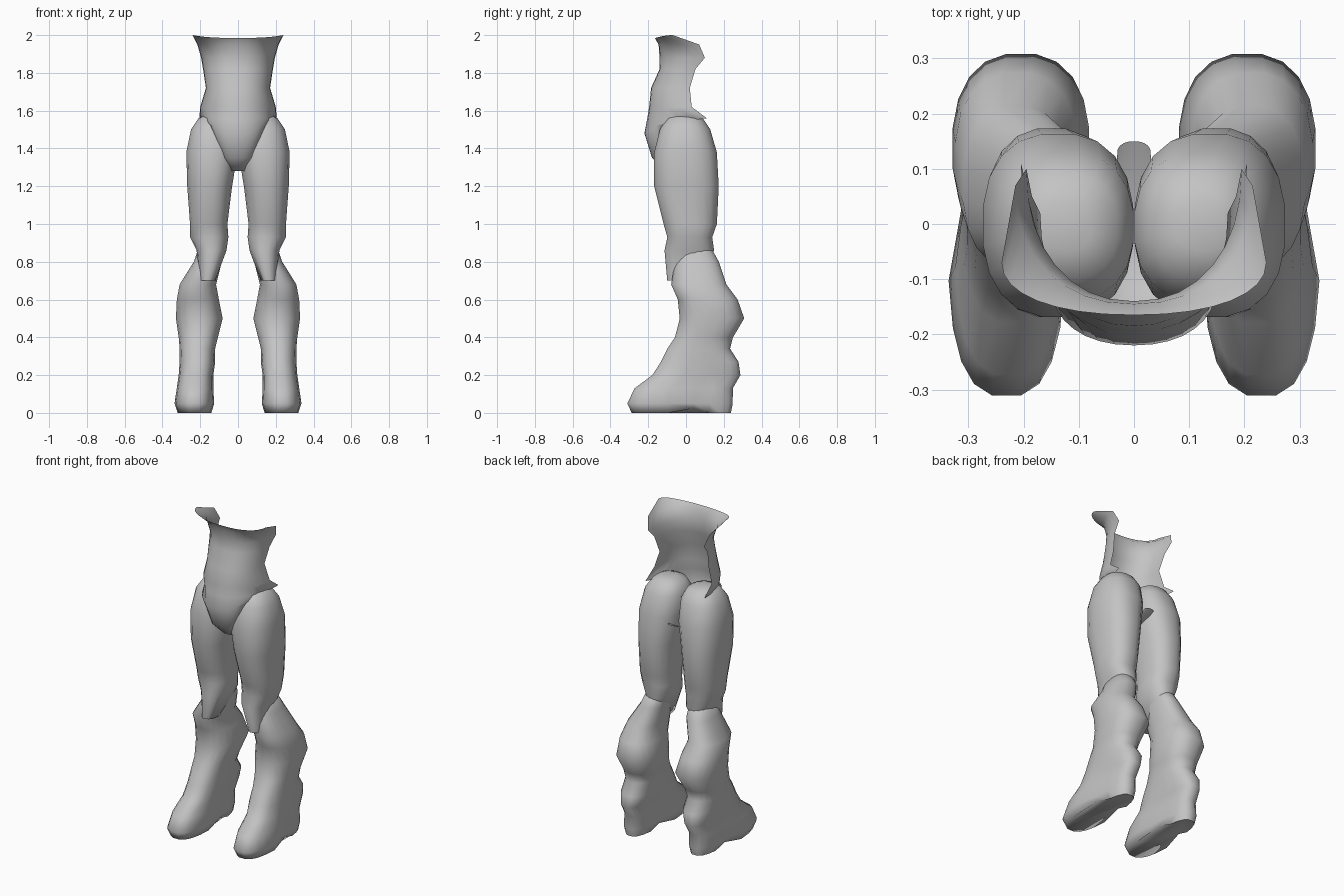
import bpy, bmesh, math

cube = bpy.data.objects.get("Cube")
if cube:
    bpy.data.objects.remove(cube, do_unlink=True)

grey = bpy.data.materials.new("plain grey")
grey.use_nodes = True
colour = (.55, .55, .55, 1)
grey.diffuse_color = colour
grey.node_tree.nodes["Principled BSDF"].inputs["Base Color"].default_value = colour


def loft(name, rows, closed):
    """Skin a list of point rows; closed rows are rings with capped ends."""
    bm = bmesh.new()
    grid = [[bm.verts.new(point) for point in row] for row in rows]
    count = len(grid[0])
    for lower, upper in zip(grid, grid[1:]):
        for i in range(count if closed else count - 1):
            j = (i + 1) % count
            bm.faces.new((lower[i], lower[j], upper[j], upper[i]))
    if closed:
        bm.faces.new(grid[0])
        bm.faces.new(grid[-1])
    bmesh.ops.recalc_face_normals(bm, faces=bm.faces)
    mesh = bpy.data.meshes.new(name)
    bm.to_mesh(mesh)
    bm.free()
    mesh.materials.append(grey)
    obj = bpy.data.objects.new(name, mesh)
    bpy.context.collection.objects.link(obj)
    bpy.ops.object.select_all(action='DESELECT')
    obj.select_set(True)
    bpy.context.view_layer.objects.active = obj
    bpy.ops.object.shade_smooth_by_angle(angle=math.radians(75))


def power_curve(value, power):
    """Square off a sine or cosine."""
    return math.copysign(abs(value) ** (2 / power), value)


def ring(height, inner, outer, front, back, side, sides=20):
    """Rounded cross-section of one leg, filling the given span."""
    points = []
    power = 2.7 if height < .3 else 2.4
    for i in range(sides):
        angle = math.tau * (i + .5) / sides
        across = power_curve(math.cos(angle), power)
        along = power_curve(math.sin(angle), power)
        x = (inner + outer + across * (outer - inner)) / 2
        y = (front + back + along * (back - front)) / 2
        z = height
        if height < .22 and y > 0:  # slimmer heel
            x = .21 + (x - .21) * .8
        if height < .03 and 0 < y < .12:  # arch in front of the heel
            z += .025
        points.append((side * x, y, z))
    return points


def arc(middle, drop, width, front, edge, steps=16):
    """Open half-oval; its edges lie lower than the middle by the drop."""
    points = []
    for i in range(steps + 1):
        angle = math.pi * (i / steps - .5)
        across = power_curve(math.sin(angle), 2.2)
        along = power_curve(math.cos(angle), 2.2)
        points.append((width * across,
                       edge + (front - edge) * along,
                       middle - drop * abs(across) ** 3))
    return points


# height, inner x, outer x, front y, back y
thigh = [
    (1.58, .08, .17, -.05, .04),
    (1.56, .03, .21, -.1, .09),
    (1.5, 0, .25, -.14, .13),
    (1.38, 0, .275, -.17, .165),
    (1.2, .03, .27, -.17, .175),
    (1, .055, .255, -.12, .165),
    (.93, .05, .255, -.1, .14),
    (.86, .06, .22, -.115, .15),
    (.7, .12, .205, -.1, .08),
]
boot = [
    (.9, .09, .2, -.04, .12),
    (.8, .085, .235, -.06, .175),
    (.68, .115, .31, -.08, .215),
    (.6, .1, .325, -.045, .275),
    (.5, .08, .33, -.035, .31),
    (.4, .105, .315, -.06, .25),
    (.34, .12, .31, -.1, .235),
    (.27, .12, .31, -.135, .28),
    (.2, .13, .315, -.18, .29),
    (.13, .13, .325, -.275, .25),
    (.05, .125, .337, -.313, .25),
    (0, .14, .32, -.29, .24),
]
for side, word in ((1, "left"), (-1, "right")):
    for part, sections in (("thigh", thigh), ("boot", boot)):
        rings = [ring(*section, side) for section in sections]
        loft(word + "_" + part, rings, True)

# middle height, drop to the edge, half width, front y, edge y
waist = [
    (1.985, -.015, .24, -.165, -.07),
    (1.95, 0, .215, -.145, .07),
    (1.88, 0, .195, -.14, .1),
    (1.82, 0, .185, -.14, .05),
    (1.72, 0, .17, -.185, .02),
    (1.62, 0, .2, -.195, .03),
    (1.56, 0, .205, -.205, .11),
    (1.48, -.05, .15, -.22, -.11),
    (1.35, 0, .08, -.18, -.13),
    (1.28, 0, .04, -.11, -.08),
    (1.28, 0, .04, 0, 0),
    (1.35, 0, .03, .15, .13),
]
loft("waist_shell", [arc(*section) for section in waist], False)
